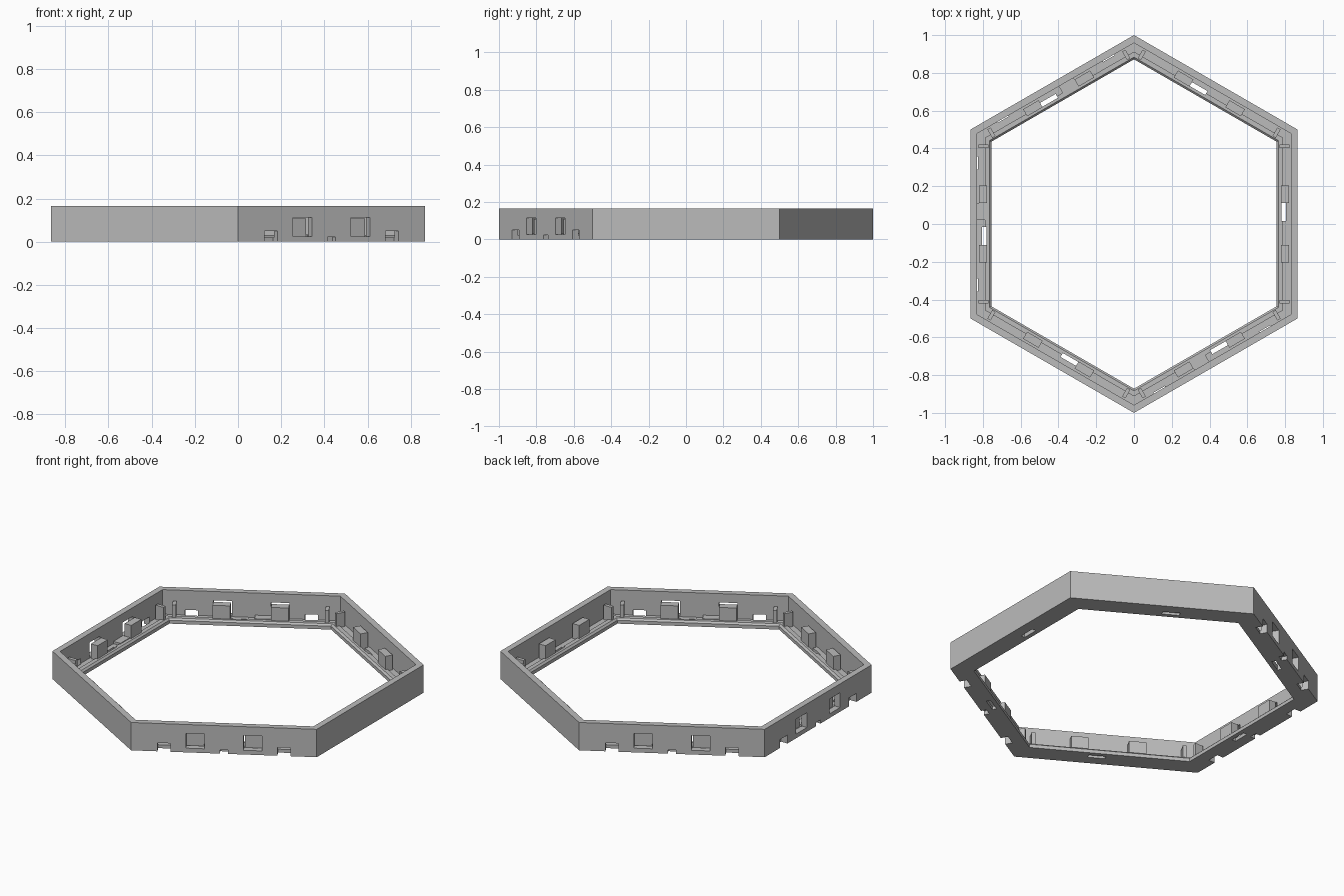
import bpy, bmesh
from math import cos, radians
from mathutils import Matrix, Vector

cube = bpy.data.objects.get("Cube")
if cube:
    bpy.data.objects.remove(cube)

grey = bpy.data.materials.new("light grey")
grey.use_nodes = True
color = (0.5, 0.5, 0.5, 1)
grey.diffuse_color = color
grey.node_tree.nodes["Principled BSDF"].inputs["Base Color"].default_value = color

SIDES = range(0, 360, 60)
SOCKET_SIDES = (120, 180, 300)


def finish(bm, name):
    bmesh.ops.recalc_face_normals(bm, faces=bm.faces)
    mesh = bpy.data.meshes.new(name)
    bm.to_mesh(mesh)
    bm.free()
    mesh.materials.append(grey)
    obj = bpy.data.objects.new(name, mesh)
    bpy.context.scene.collection.objects.link(obj)
    return obj


def add_box(bm, side, r, t, z):
    """Box on one side: r is outward, t runs along the side, z is up."""
    spans = (r, t, z)
    centre = Vector([(a + b) / 2 for a, b in spans])
    size = Vector([b - a for a, b in spans])
    matrix = (Matrix.Rotation(radians(side), 4, 'Z') @ Matrix.Translation(centre)
              @ Matrix.Diagonal(size).to_4x4())
    bmesh.ops.create_cube(bm, size=1, matrix=matrix)


def mirrored(a, b):
    return ((a, b), (-b, -a))


# Hexagonal frame: wall, floor and inner ledge swept as one profile
profile = [(0.866, 0), (0.866, 0.165), (0.83, 0.165), (0.83, 0.02), (0.79, 0.02),
           (0.79, 0.03), (0.765, 0.03), (0.755, 0.02), (0.755, 0)]
bm = bmesh.new()
rings = []
for side in SIDES:
    turn = Matrix.Rotation(radians(side + 30), 4, 'Z')
    rings.append([bm.verts.new(turn @ Vector((r / cos(radians(30)), 0, z))) for r, z in profile])
for a, b in zip(rings, rings[1:] + rings[:1]):
    for i in range(len(profile)):
        j = (i + 1) % len(profile)
        bm.faces.new((a[i], a[j], b[j], b[i]))
frame = finish(bm, "hexagon_frame")

# Openings: floor slits everywhere, windows and notches on the socket sides
bm = bmesh.new()
for side in SIDES:
    add_box(bm, side, (0.78, 0.804), (0.015, 0.11), (-0.05, 0.06))
for side in SOCKET_SIDES:
    for t in mirrored(0.105, 0.205):
        add_box(bm, side, (0.828, 0.9), t, (0.025, 0.113))
    for t in mirrored(0.288, 0.358):
        add_box(bm, side, (0.825, 0.9), t, (-0.05, 0.05))
    add_box(bm, side, (0.835, 0.9), (-0.022, 0.022), (-0.05, 0.022))
cutter = finish(bm, "opening_cutter")
cutter.hide_render = True
cutter.hide_viewport = True

cut = frame.modifiers.new("openings", 'BOOLEAN')
cut.operation = 'DIFFERENCE'
cut.solver = 'EXACT'
cut.object = cutter
bpy.context.view_layer.objects.active = frame
frame.select_set(True)
bpy.ops.object.modifier_apply(modifier=cut.name)
bpy.data.objects.remove(cutter)

# Standing clip tabs behind the wall
bm = bmesh.new()
for side in SIDES:
    for t in mirrored(0.11, 0.205):
        add_box(bm, side, (0.777, 0.82), t, (0.015, 0.108))
finish(bm, "clip_tabs")

# Thin posts near the corners
bm = bmesh.new()
for side in SIDES:
    for t in mirrored(0.402, 0.422):
        add_box(bm, side, (0.77, 0.822), t, (0.015, 0.105))
finish(bm, "corner_posts")

# Low latch plates beside the floor slits
bm = bmesh.new()
for side in SOCKET_SIDES:
    add_box(bm, side, (0.785, 0.835), (-0.11, -0.02), (0.01, 0.034))
finish(bm, "latch_plates")
